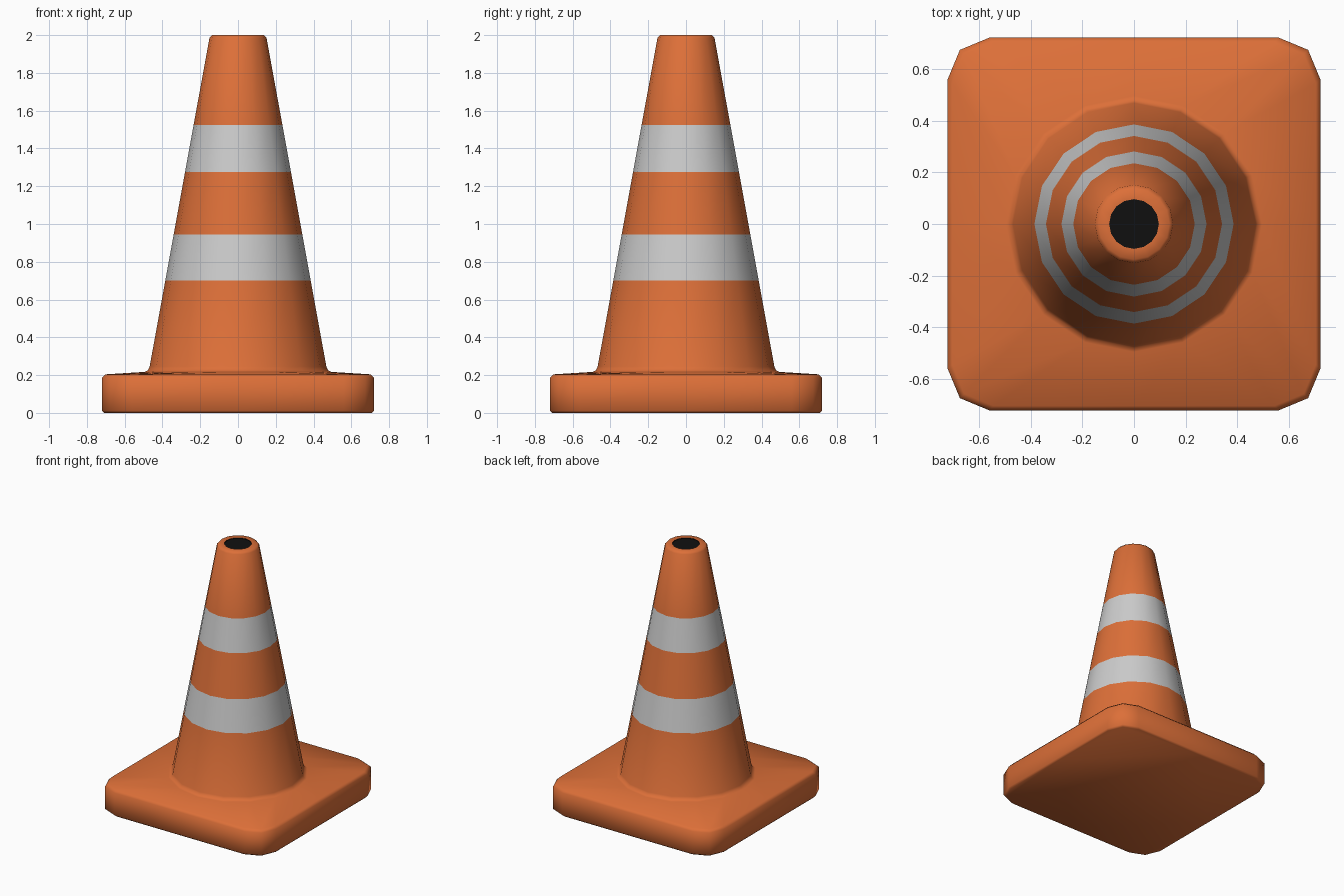
import bpy, bmesh
from math import sin, cos, pi

if "Cube" in bpy.data.objects:
    bpy.data.objects.remove(bpy.data.objects["Cube"])

def material(name, color):
    m = bpy.data.materials.new(name)
    m.diffuse_color = (*color, 1)
    m.use_nodes = True
    m.node_tree.nodes["Principled BSDF"].inputs["Base Color"].default_value = m.diffuse_color
    return m

def circle(r, z):
    return [(r * cos(i * pi / 8), r * sin(i * pi / 8), z) for i in range(16)]

def rounded_square(h, z, r=0.16):
    # per quarter: side midpoint, then a two-segment corner
    c, d = h - r, h - r + r * cos(pi / 4)
    x, y = [h, h, d, c], [0, c, d, h]
    pts = list(zip(x, y))
    out = []
    for _ in range(4):
        out += [(px, py, z) for px, py in pts]
        pts = [(-py, px) for px, py in pts]
    return out

def cone_radius(z):
    return 0.385 - 0.182 * (z - 0.7)

ORANGE, WHITE, BLACK = 0, 1, 2

# Each section: (ring of 16 points, material of the band below it)
sections = [(rounded_square(h, z), ORANGE) for h, z in
            ((0.708, 0.0), (0.72, 0.012), (0.72, 0.185), (0.703, 0.204))]
# Fillet where the cone meets the base
sections += [(circle(r, z), ORANGE) for r, z in ((0.495, 0.217), (0.478, 0.225))]
# Cone wall with two reflective stripes
sections += [(circle(cone_radius(z), z), m) for z, m in
             ((0.245, ORANGE), (0.70, ORANGE), (0.945, WHITE),
              (1.275, ORANGE), (1.525, WHITE), (1.985, ORANGE))]
# Rim
sections += [(circle(r, z), ORANGE) for r, z in ((0.137, 2.0), (0.096, 2.0))]

bm = bmesh.new()
rings = [[bm.verts.new(p) for p in pts] for pts, _ in sections]
for k in range(1, len(rings)):
    a, b = rings[k - 1], rings[k]
    for i in range(16):
        j = (i + 1) % 16
        f = bm.faces.new((a[i], a[j], b[j], b[i]))
        f.material_index = sections[k][1]
bm.faces.new(rings[0][::-1])

# Dark opening at the top
hole = [bm.verts.new((v.co.x, v.co.y, 1.995)) for v in rings[-1]]
for i in range(16):
    j = (i + 1) % 16
    bm.faces.new((rings[-1][i], rings[-1][j], hole[j], hole[i])).material_index = BLACK
bm.faces.new(hole).material_index = BLACK

mesh = bpy.data.meshes.new("traffic_cone")
bm.to_mesh(mesh)
bm.free()
for m in (material("orange", (0.72, 0.16, 0.04)),
          material("reflective_white", (0.55, 0.55, 0.55)),
          material("black", (0.005, 0.005, 0.005))):
    mesh.materials.append(m)
cone = bpy.data.objects.new("traffic_cone", mesh)
bpy.context.collection.objects.link(cone)

# Smooth shading
bpy.context.view_layer.objects.active = cone
cone.select_set(True)
bpy.ops.object.shade_smooth_by_angle(angle=1.2)
